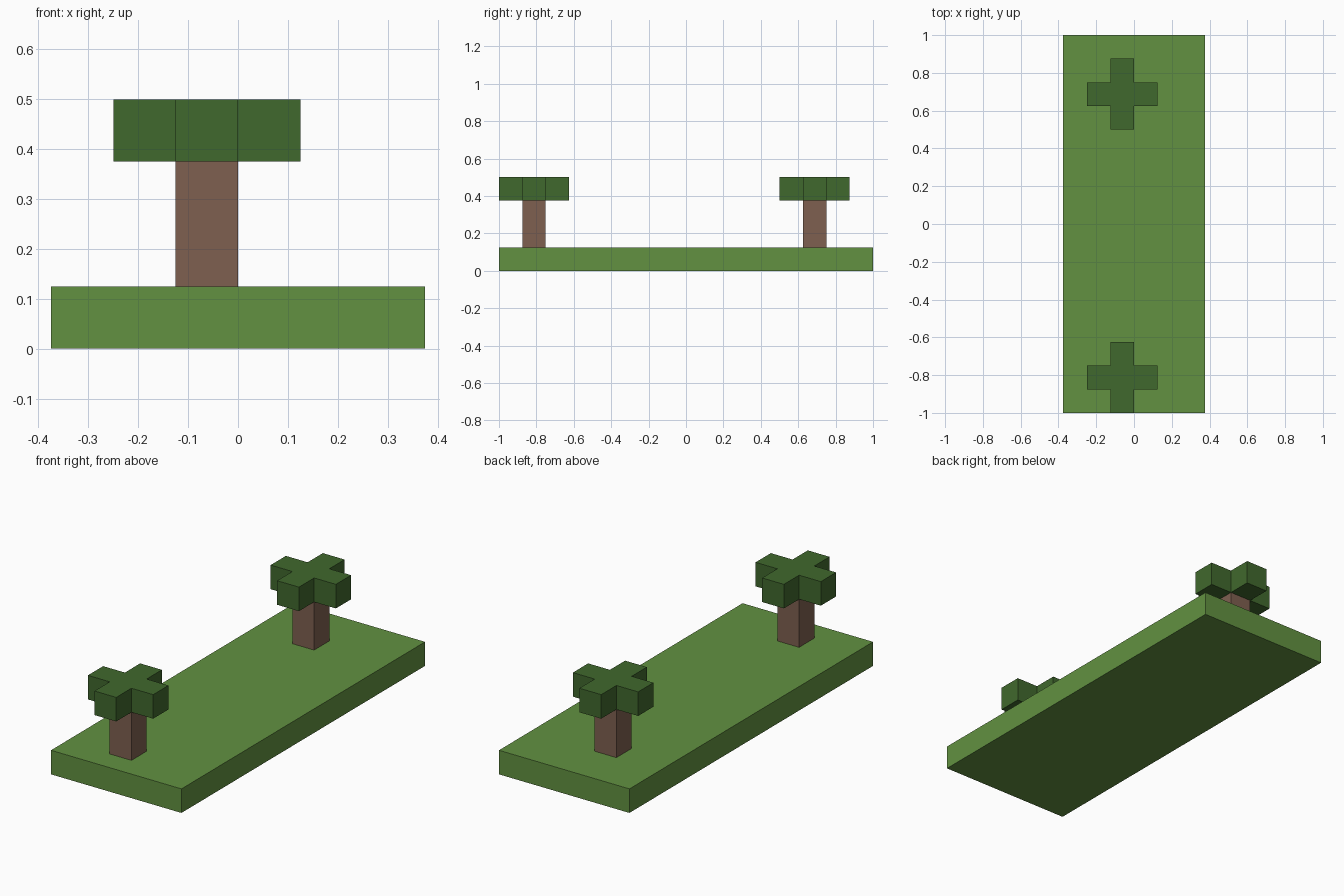
import bpy
import bmesh
from mathutils import Vector

cube = bpy.data.objects.get("Cube")
if cube:
    bpy.data.objects.remove(cube, do_unlink=True)

U = 0.125  # one block


def srgb(*rgb):
    lin = [((c / 255 + 0.055) / 1.055) ** 2.4 for c in rgb]
    return (*lin, 1.0)


def material(name, color):
    mat = bpy.data.materials.new(name)
    mat.use_nodes = True
    mat.diffuse_color = color
    mat.node_tree.nodes["Principled BSDF"].inputs["Base Color"].default_value = color
    return mat


def prism(name, outline, height, location, mat):
    """Extrude a flat outline (in blocks) upward into a solid."""
    bm = bmesh.new()
    base = bm.faces.new([bm.verts.new((x * U, y * U, 0)) for x, y in outline])
    top = bmesh.ops.extrude_face_region(bm, geom=[base])["geom"]
    verts = [v for v in top if isinstance(v, bmesh.types.BMVert)]
    bmesh.ops.translate(bm, vec=(0, 0, height * U), verts=verts)
    bmesh.ops.recalc_face_normals(bm, faces=bm.faces)
    mesh = bpy.data.meshes.new(name)
    bm.to_mesh(mesh)
    bm.free()
    mesh.materials.append(mat)
    obj = bpy.data.objects.new(name, mesh)
    obj.location = Vector(location) * U
    bpy.context.collection.objects.link(obj)
    return obj


def rectangle(w, d):
    return [(-w / 2, -d / 2), (w / 2, -d / 2), (w / 2, d / 2), (-w / 2, d / 2)]


def plus(inner, outer):
    """Cross outline: one arm's three corners turned through four quarters."""
    points = []
    x, y = [(outer, -inner), (outer, inner), (inner, inner)], None
    for _ in range(4):
        points += x
        x = [(-b, a) for a, b in x]
    return points


grass = material("grass green", srgb(98, 145, 65))
leaves = material("leaf green", srgb(64, 104, 45))
bark = material("bark brown", srgb(126, 96, 80))

# Ground slab
prism("ground", rectangle(6, 16), 1, (0, 0, 0), grass)

# Two trees: square trunk with a cross-shaped canopy
for side, y in (("front", -6.5), ("back", 5.5)):
    prism(side + "_trunk", rectangle(1, 1), 2, (-0.5, y, 1), bark)
    prism(side + "_canopy", plus(0.5, 1.5), 1, (-0.5, y, 3), leaves)
